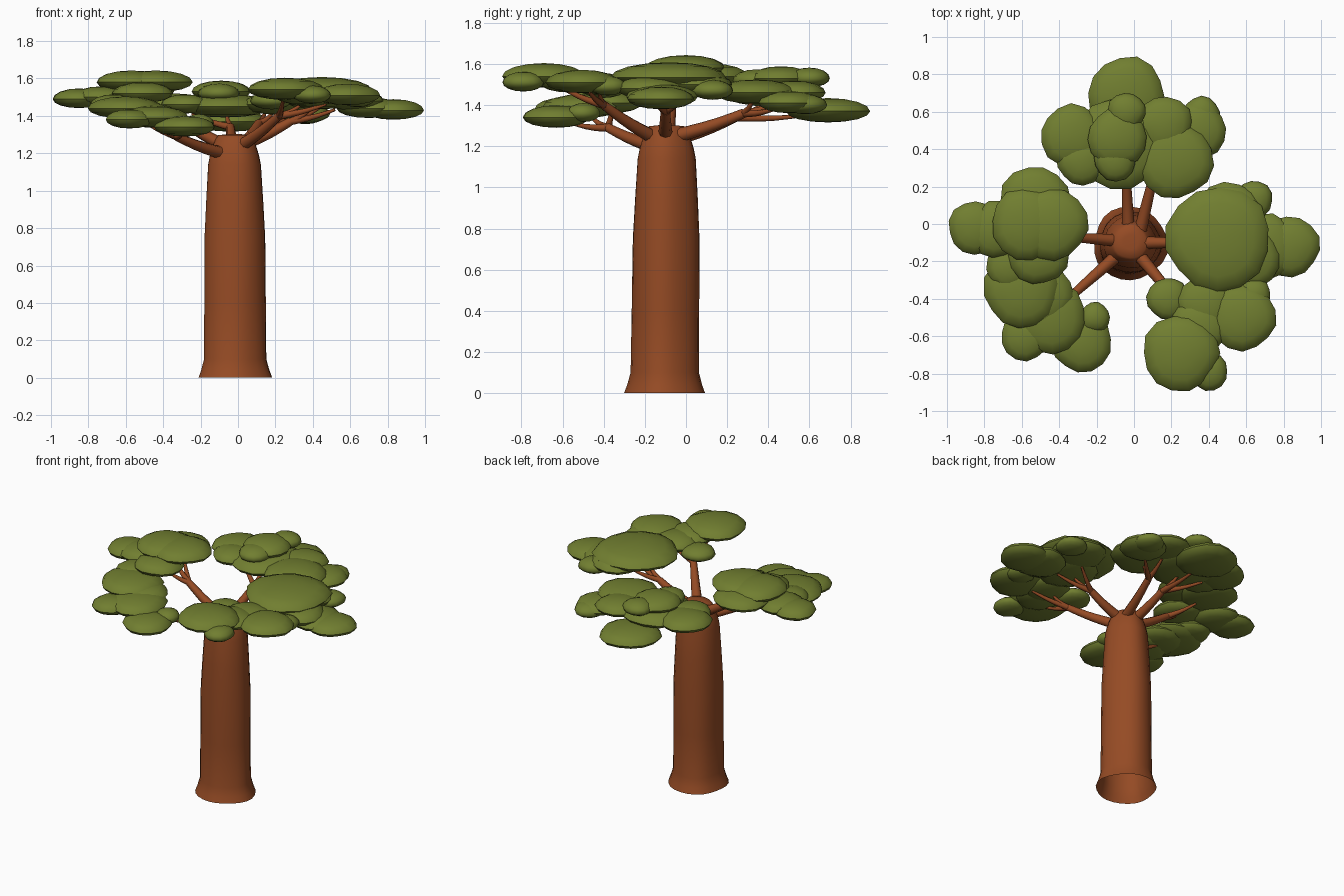
import bpy, bmesh, math, random
from mathutils import Vector, Matrix

if "Cube" in bpy.data.objects:
    bpy.data.objects.remove(bpy.data.objects["Cube"])

random.seed(4)


def material(name, rgb):
    m = bpy.data.materials.new(name)
    m.diffuse_color = (*rgb, 1)
    m.use_nodes = True
    m.node_tree.nodes["Principled BSDF"].inputs["Base Color"].default_value = m.diffuse_color
    return m


BARK = material("bark", (0.30, 0.07, 0.018))
LEAF = material("leaf", (0.165, 0.21, 0.03))


def finish(bm, name, mat, angle):
    me = bpy.data.meshes.new(name)
    bm.to_mesh(me)
    bm.free()
    me.materials.append(mat)
    ob = bpy.data.objects.new(name, me)
    bpy.context.collection.objects.link(ob)
    bpy.ops.object.select_all(action='DESELECT')
    ob.select_set(True)
    bpy.context.view_layer.objects.active = ob
    bpy.ops.object.shade_smooth_by_angle(angle=math.radians(angle))
    return ob


def skin(bm, rings, close_end=True):
    for a, b in zip(rings, rings[1:]):
        n = len(a)
        for i in range(n):
            bm.faces.new((a[i], a[(i + 1) % n], b[(i + 1) % n], b[i]))
    if close_end:
        bm.faces.new(rings[-1])


# Trunk: slightly lobed lathe with a flared foot, open underneath
bm = bmesh.new()
profile = [(0, .197), (.04, .182), (.10, .166), (.4, .164), (.75, .162), (.95, .152),
           (1.14, .141), (1.19, .131), (1.24, .116), (1.28, .099), (1.297, .086), (1.302, .04)]
rings = []
for z, r in profile:
    cy = -.105 + .006 * z
    ring = []
    for i in range(24):
        a = math.tau * i / 24
        lobe = 1 + .03 * math.cos(3 * a + .6 + z) + .015 * math.cos(5 * a + 1 - z)
        ring.append(bm.verts.new((-.02 + r * lobe * math.cos(a), cy + r * lobe * math.sin(a), z)))
    rings.append(ring)
skin(bm, rings)
finish(bm, "trunk", BARK, 50)


def limb(bm, p0, p1, r0, r1, sag=0.0, steps=5, sides=8):
    # tapered tube along a gently bowed line
    p0, p1 = Vector(p0), Vector(p1)
    q = (p1 - p0).to_track_quat('Z', 'Y')
    rings = []
    for s in range(steps + 1):
        t = s / steps
        c = p0.lerp(p1, t) - Vector((0, 0, sag * math.sin(math.pi * t)))
        r = r0 + (r1 - r0) * t
        rings.append([bm.verts.new(c + q @ Vector((r * math.cos(math.tau * i / sides),
                                                   r * math.sin(math.tau * i / sides), 0)))
                      for i in range(sides)])
    skin(bm, rings)


def pad(bm, x, y, z, r):
    # flattened, slightly lumpy leaf pad with a domed top and a flatter belly
    h = .04 + .12 * r
    ph = random.uniform(0, 6.28)
    new = bmesh.ops.create_uvsphere(bm, u_segments=14, v_segments=8, radius=1,
                                    matrix=Matrix.Rotation(ph, 4, 'Z'))['verts']
    for v in new:
        a = math.atan2(v.co.y, v.co.x)
        k = r * (1.02 + .03 * math.sin(3 * a + ph) + .02 * math.sin(5 * a + 2 * ph))
        v.co = Vector((x + k * v.co.x, y + k * v.co.y,
                       z + h * v.co.z * (1 if v.co.z > 0 else .85)))


def cluster(name, root, fork, pads):
    # branch with twigs reaching under the first few, bigger pads
    bm = bmesh.new()
    limb(bm, root, fork, .035, .023, sag=.008)
    for x, y, z, r in pads[:3]:
        tip = Vector(fork).lerp(Vector((x, y, z - .02)), .7)
        limb(bm, fork, tip, .02, .008, sag=.008)
    finish(bm, name + "_branch", BARK, 50)
    # foliage
    bm = bmesh.new()
    for p in pads:
        pad(bm, *p)
    finish(bm, name + "_foliage", LEAF, 50)


# Each cluster: branch root, fork point, leaf pads (x, y, z, radius)
cluster("left", (-.07, -.09, 1.24), (-.34, -.07, 1.40),
        [(-.57, 0, 1.58, .19), (-.53, .12, 1.54, .185), (-.51, -.16, 1.52, .16),
         (-.44, 0, 1.58, .19), (-.85, -.02, 1.49, .14), (-.73, -.03, 1.50, .15)])
cluster("front_left", (-.08, -.16, 1.20), (-.33, -.38, 1.29),
        [(-.60, -.35, 1.44, .20), (-.45, -.50, 1.39, .19), (-.28, -.63, 1.34, .16),
         (-.58, -.60, 1.38, .13), (-.21, -.50, 1.36, .08), (-.66, -.22, 1.46, .13),
         (-.50, -.38, 1.41, .17)])
cluster("front_right", (.03, -.17, 1.25), (.22, -.40, 1.40),
        [(.25, -.69, 1.54, .20), (.58, -.50, 1.51, .175), (.38, -.43, 1.50, .15),
         (.40, -.79, 1.51, .10), (.18, -.40, 1.48, .11), (.64, -.38, 1.49, .09),
         (.34, -.56, 1.51, .15)])
cluster("right", (.05, -.10, 1.26), (.28, -.10, 1.37),
        [(.51, .04, 1.50, .18), (.62, -.18, 1.48, .16), (.44, -.15, 1.49, .20),
         (.45, -.08, 1.535, .275), (.64, .13, 1.47, .10), (.83, -.12, 1.43, .16),
         (.70, -.12, 1.44, .17)])
cluster("back_left", (-.03, -.04, 1.24), (-.04, .24, 1.34),
        [(-.04, .69, 1.37, .20), (-.33, .47, 1.46, .165), (-.07, .43, 1.45, .24),
         (-.09, .46, 1.53, .155), (-.04, .60, 1.53, .10), (-.10, .34, 1.52, .11),
         (-.28, .34, 1.46, .13)])
cluster("back_right", (.03, -.05, 1.25), (.11, .28, 1.36),
        [(.34, .50, 1.41, .15), (.22, .34, 1.46, .20), (.16, .53, 1.46, .15),
         (.36, .58, 1.40, .10)])
